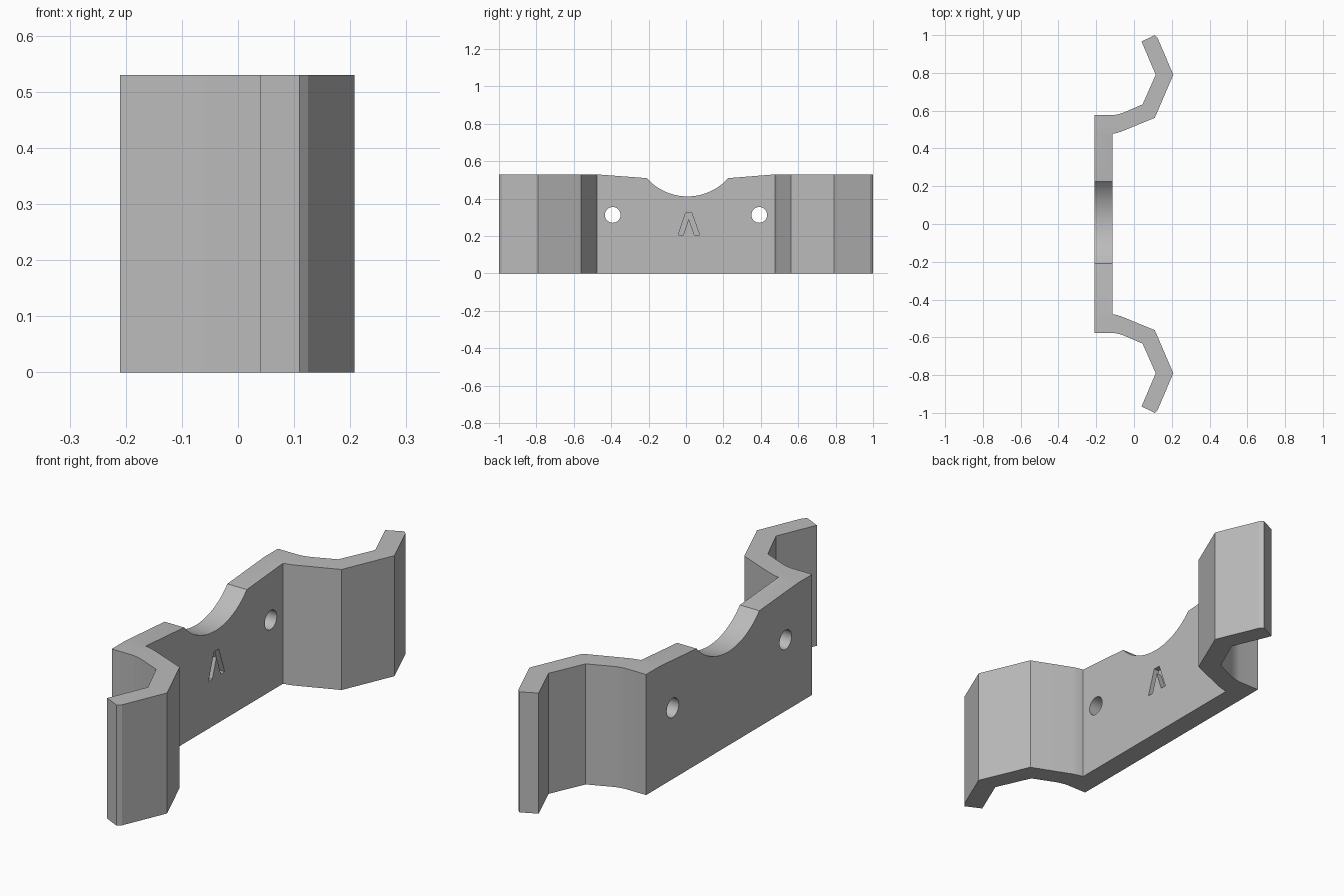
import bpy, bmesh, math
from mathutils import Vector

cube = bpy.data.objects.get("Cube")
if cube:
    bpy.data.objects.remove(cube, do_unlink=True)

HEIGHT = 0.53
BACK, FACE = -0.21, -0.115   # x of the plate's two faces

grey = bpy.data.materials.new("plain grey")
grey.use_nodes = True
grey.diffuse_color = (0.5, 0.5, 0.5, 1)
grey.node_tree.nodes["Principled BSDF"].inputs["Base Color"].default_value = (0.5, 0.5, 0.5, 1)


def prism(name, outline, sweep):
    """Closed outline of 3D points swept along a vector."""
    bm = bmesh.new()
    face = bm.faces.new([bm.verts.new(p) for p in outline])
    moved = bmesh.ops.extrude_face_region(bm, geom=[face])["geom"]
    bmesh.ops.translate(bm, vec=Vector(sweep),
                        verts=[g for g in moved if isinstance(g, bmesh.types.BMVert)])
    bmesh.ops.recalc_face_normals(bm, faces=bm.faces)
    mesh = bpy.data.meshes.new(name)
    bm.to_mesh(mesh)
    bm.free()
    mesh.materials.append(grey)
    obj = bpy.data.objects.new(name, mesh)
    bpy.context.collection.objects.link(obj)
    return obj


def cut(target, cutter):
    """Subtract the cutter and remove it."""
    mod = target.modifiers.new("cut", 'BOOLEAN')
    mod.operation = 'DIFFERENCE'
    mod.solver = 'EXACT'
    mod.object = cutter
    bpy.context.view_layer.objects.active = target
    bpy.ops.object.modifier_apply(modifier=mod.name)
    bpy.data.objects.remove(cutter, do_unlink=True)


def through(name, yz, x0=-0.3, depth=0.25):
    return prism(name, [(x0, y, z) for y, z in yz], (depth, 0, 0))


# Bracket: half of the bent strip, mirrored across y = 0
half = [(FACE, 0.477), (-0.09, 0.482), (-0.065, 0.49), (0.11, 0.562),
        (0.208, 0.79), (0.125, 0.985), (0.11, 1.0), (0.04, 0.966),
        (0.115, 0.79), (0.045, 0.633), (-0.05, 0.592), (-0.075, 0.583),
        (-0.105, 0.577), (BACK, 0.577)]
strip = half + [(x, -y) for x, y in reversed(half)]
bracket = prism("clip_bracket", [(x, y, 0) for x, y in strip], (0, 0, HEIGHT))

# Sloped top edges running down into the round notch
mid, rim, radius, low = 0.008, 0.508, 0.292, 0.412
cy = low + radius
a = math.asin(0.218 / radius)
arc = [(mid + radius * math.sin(t), cy - radius * math.cos(t))
       for t in (-a + 2 * a * i / 20 for i in range(21))]
notch = [(-0.48, HEIGHT)] + arc + [(0.48, HEIGHT), (0.48, 0.7), (-0.48, 0.7)]
cut(bracket, through("notch_cutter", notch, depth=0.3 + FACE + 0.005))

# Two screw holes
for side in (-1, 1):
    ring = [(side * 0.392 + 0.042 * math.cos(i * math.tau / 32),
             0.313 + 0.042 * math.sin(i * math.tau / 32)) for i in range(32)]
    cut(bracket, through("hole_cutter", ring))

# Shallow engraved up-pointing chevron on the inner face
chevron = [(-0.002, 0.323), (0.031, 0.323), (0.072, 0.207), (0.045, 0.207),
           (0.0145, 0.293), (-0.014, 0.207), (-0.041, 0.207)]
cut(bracket, through("chevron_cutter", chevron, FACE - 0.025, 0.06))

# Smooth the gentle bends, keep the folds sharp
bpy.ops.object.select_all(action='DESELECT')
bracket.select_set(True)
bpy.context.view_layer.objects.active = bracket
bpy.ops.object.shade_smooth_by_angle(angle=math.radians(20))
weighted = bracket.modifiers.new("even shading", 'WEIGHTED_NORMAL')
weighted.keep_sharp = True
